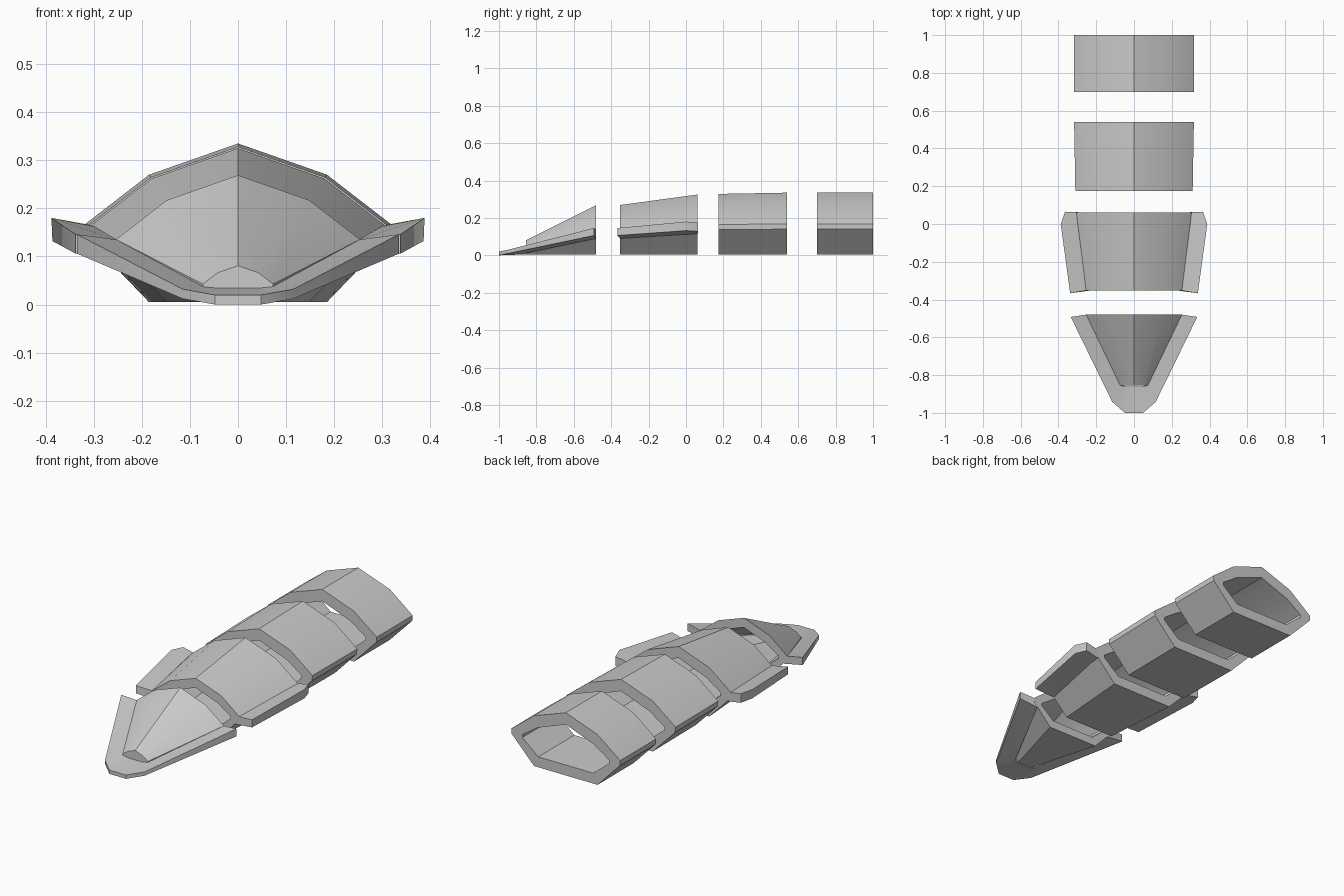
import bpy, bmesh, math

if "Cube" in bpy.data.objects:
    bpy.data.objects.remove(bpy.data.objects["Cube"])

BASE_Z = 0.005
# Right half of the hull cross-section, top to bottom, measured from BASE_Z
OUTER = [(0, .33), (.185, .265), (.317, .163), (.315, .135), (.185, 0)]
INNER = [(0, .268), (.163, .208), (.253, .147), (.253, .132), (.16, .055)]


def section(half, s):
    loop = half + [(-x, z) for x, z in reversed(half[1:])]
    return [(x * s, BASE_Z + z * s) for x, z in loop]


def finish(name, bm):
    bmesh.ops.recalc_face_normals(bm, faces=bm.faces)
    me = bpy.data.meshes.new(name)
    bm.to_mesh(me)
    bm.free()
    ob = bpy.data.objects.new(name, me)
    bpy.context.collection.objects.link(ob)
    bpy.ops.object.select_all(action='DESELECT')
    ob.select_set(True)
    bpy.context.view_layer.objects.active = ob
    bpy.ops.object.shade_smooth_by_angle(angle=math.radians(30))
    return ob


def bridge(bm, loops, close_strip=False, closed=True):
    pairs = list(zip(loops, loops[1:]))
    if close_strip:
        pairs.append((loops[-1], loops[0]))
    for a, b in pairs:
        n = len(a)
        for i in range(n if closed else n - 1):
            j = (i + 1) % n
            bm.faces.new((a[i], a[j], b[j], b[i]))


def shell(name, y0, s0, y1, s1, nose=False):
    """Hollow tapered ring; a nose is closed at the front."""
    bm = bmesh.new()

    def ring(half, y, s):
        return [bm.verts.new((x, y, z)) for x, z in section(half, s)]
    loops = [ring(INNER, y0 + (.06 if nose else 0), s0 * (1.3 if nose else 1)),
             ring(INNER, y1, s1), ring(OUTER, y1, s1), ring(OUTER, y0, s0)]
    bridge(bm, loops, close_strip=not nose)
    if nose:
        bm.faces.new(loops[0])
        bm.faces.new(loops[-1])
    return finish(name, bm)


def flange(name, stations):
    """Sweep a four-point section (top in, top out, bottom out, bottom in), mirrored on x."""
    bm = bmesh.new()
    loops = [[bm.verts.new(p) for p in st] for st in stations]
    bridge(bm, loops)
    bm.faces.new(loops[0])
    if stations[-1][0][0] > 0:
        bm.faces.new(loops[-1])
    ob = finish(name, bm)
    mod = ob.modifiers.new("Mirror", 'MIRROR')
    mod.use_axis[0] = True
    return ob


# Hull segments, front to back
shell("nose_shell", -.855, .23, -.48, .8, nose=True)
shell("shoulder_ring", -.352, .8, .062, .97)
shell("middle_ring", .175, .98, .54, 1)
shell("rear_ring", .7, 1, 1, 1)

# U-shaped brim around the nose
flange("nose_brim", [
    [(.253, -.48, .135), (.335, -.492, .146), (.335, -.492, .106), (.232, -.48, .09)],
    [(.071, -.855, .037), (.115, -.942, .032), (.115, -.942, .012), (.062, -.855, .012)],
    [(.04, -.86, .034), (.048, -1, .02), (.048, -1, 0), (.04, -.86, .005)],
    [(0, -.86, .034), (0, -1, .02), (0, -1, 0), (0, -.86, .005)],
])

# Side rails on the second segment
flange("side_rails", [
    [(.253, -.352, .135), (.338, -.367, .146), (.338, -.367, .106), (.232, -.352, .09)],
    [(.298, 0, .162), (.388, 0, .18), (.386, 0, .132), (.285, 0, .112)],
    [(.305, .062, .165), (.365, .065, .176), (.365, .065, .128), (.29, .062, .114)],
])
